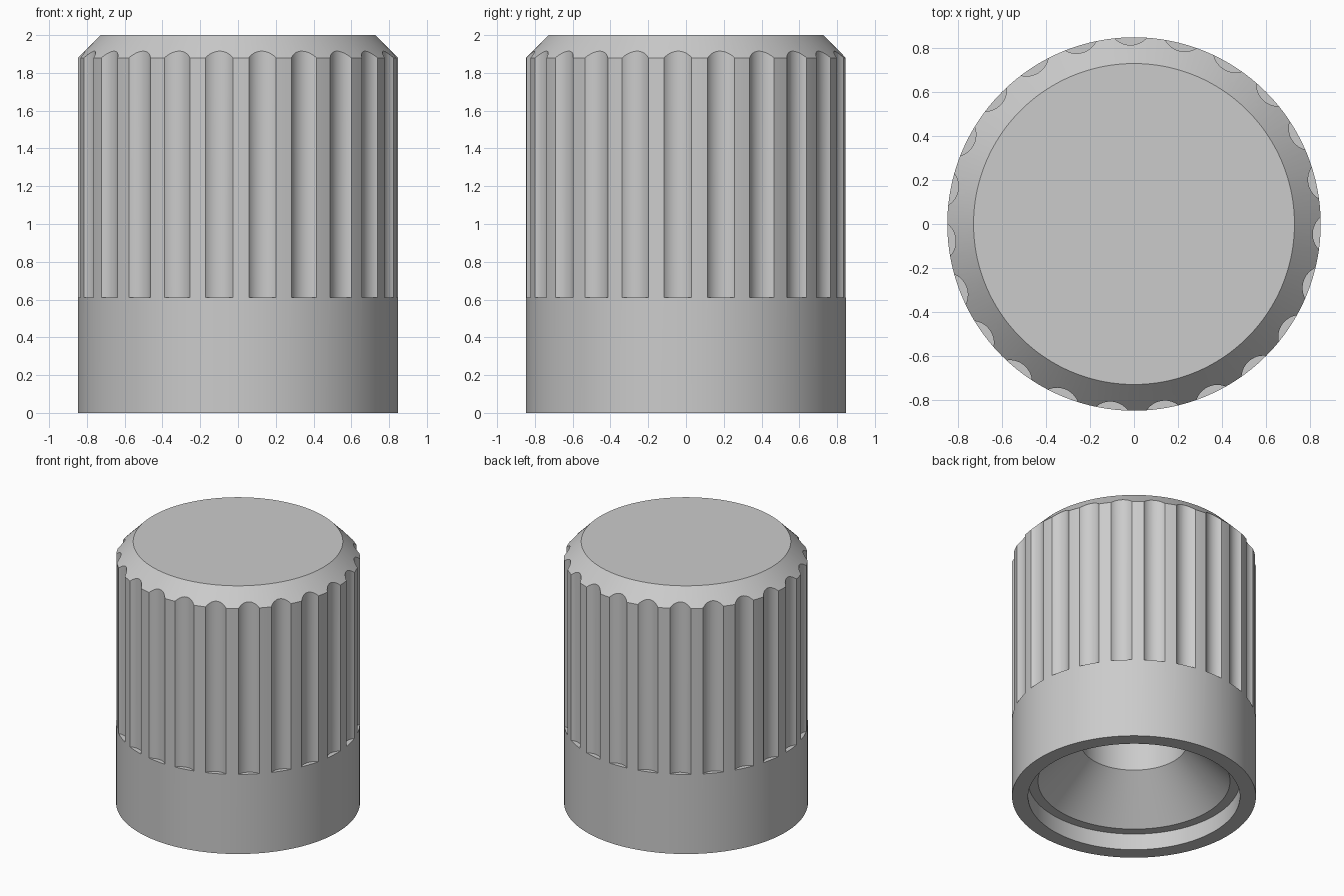
import bpy
import bmesh
from math import radians, tau, cos, sin
from mathutils import Matrix

cube = bpy.data.objects.get("Cube")
if cube:
    bpy.data.objects.remove(cube, do_unlink=True)

FLUTES = 23
FLUTE_START = radians(-2.9)
RADIUS = 0.847

grey = bpy.data.materials.new("light_grey")
grey.use_nodes = True
colour = (0.6, 0.6, 0.6, 1)
grey.diffuse_color = colour
grey.node_tree.nodes["Principled BSDF"].inputs["Base Color"].default_value = colour


def make_object(name, bm):
    bmesh.ops.recalc_face_normals(bm, faces=bm.faces)
    mesh = bpy.data.meshes.new(name)
    bm.to_mesh(mesh)
    bm.free()
    mesh.materials.append(grey)
    obj = bpy.data.objects.new(name, mesh)
    bpy.context.collection.objects.link(obj)
    return obj


def lathe(name, profile, steps):
    """Revolve (radius, height) points around z."""
    bm = bmesh.new()
    verts = [bm.verts.new((r, 0, z)) for r, z in profile]
    edges = [bm.edges.new(pair) for pair in zip(verts, verts[1:])]
    bmesh.ops.spin(bm, geom=verts + edges, cent=(0, 0, 0), axis=(0, 0, 1),
                   angle=tau, steps=steps, use_merge=True)
    bmesh.ops.remove_doubles(bm, verts=bm.verts, dist=1e-5)
    return make_object(name, bm)


# Knob body: chamfered top, stepped and conical socket, blind bore
knob = lathe("knob_body", [
    (0, 2), (0.728, 2), (RADIUS, 1.88), (RADIUS, 0),
    (0.736, 0), (0.736, 0.125), (0.667, 0.125),
    (0.367, 0.425), (0.367, 1.3), (0, 1.3)], FLUTES * 8)

# Ring of round cutters for the grip flutes
bm = bmesh.new()
for i in range(FLUTES):
    a = FLUTE_START + tau * i / FLUTES
    place = Matrix.Translation((0.912 * cos(a), 0.912 * sin(a), 1.36))
    bmesh.ops.create_cone(bm, cap_ends=True, segments=48, radius1=0.1, radius2=0.1,
                          depth=1.5, matrix=place @ Matrix.Rotation(a, 4, "Z"))
cutter = make_object("flute_cutter", bm)
cutter.hide_render = True

# Carve the flutes and shade
bpy.ops.object.select_all(action="DESELECT")
bpy.context.view_layer.objects.active = knob
knob.select_set(True)
cut = knob.modifiers.new("flutes", "BOOLEAN")
cut.operation = "DIFFERENCE"
cut.solver = "EXACT"
cut.object = cutter
bpy.ops.object.modifier_apply(modifier=cut.name)
bpy.data.objects.remove(cutter, do_unlink=True)
bpy.ops.object.shade_smooth_by_angle(angle=radians(30))
